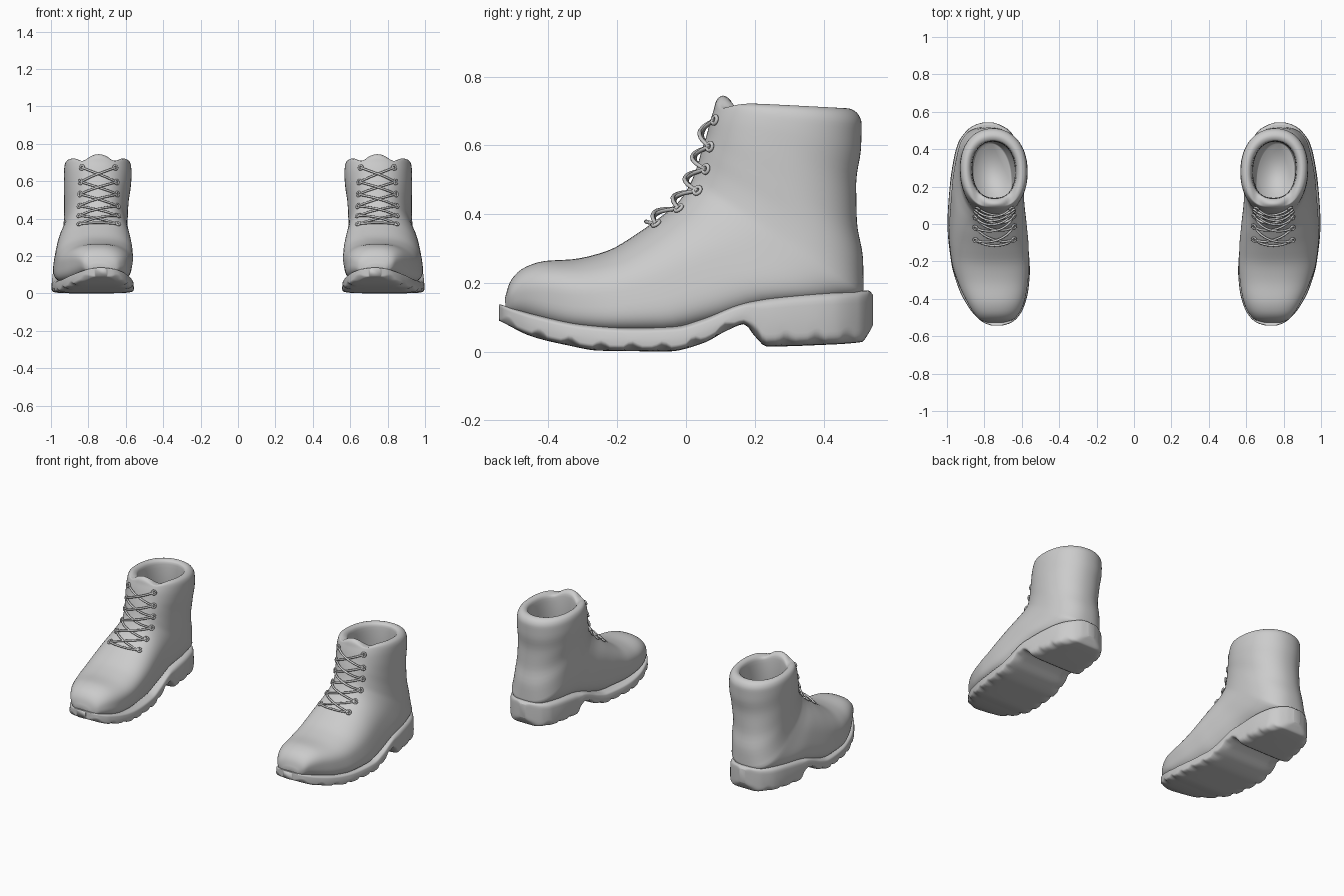
import bpy, bmesh, math
from mathutils import Vector
from mathutils.bvhtree import BVHTree

if "Cube" in bpy.data.objects:
    bpy.data.objects.remove(bpy.data.objects["Cube"])


def interp(rows, t):
    """Smooth monotone interpolation; the first column of each row is the key."""
    k = [r[0] for r in rows]
    t = min(max(t, k[0]), k[-1])
    i = max(j for j in range(len(k) - 1) if k[j] <= t)
    h = k[i + 1] - k[i]
    f = (t - k[i]) / h
    out = []
    for c in range(1, len(rows[0])):
        def d(j):
            j = min(max(j, 0), len(k) - 2)
            return (rows[j + 1][c] - rows[j][c]) / (k[j + 1] - k[j])

        def slope(j):
            a, b = d(j - 1), d(j)
            return 2 * a * b / (a + b) if a * b > 0 else 0.0
        m0, m1, p0, p1 = slope(i), slope(i + 1), rows[i][c], rows[i + 1][c]
        out.append(p0 * (2*f**3 - 3*f*f + 1) + h * m0 * (f**3 - 2*f*f + f)
                   + p1 * (3*f*f - 2*f**3) + h * m1 * (f**3 - f*f))
    return out


def spow(v, n):
    return math.copysign(abs(v) ** (2 / n), v)


def loft(rings):
    bm = bmesh.new()
    vs = [[bm.verts.new(p) for p in r] for r in rings]
    n = len(vs[0])
    for a, b in zip(vs, vs[1:]):
        for i in range(n):
            bm.faces.new((a[i], a[(i + 1) % n], b[(i + 1) % n], b[i]))
    bm.faces.new(vs[0])
    bm.faces.new(vs[-1])
    bmesh.ops.recalc_face_normals(bm, faces=bm.faces)
    return bm


def mirrored_object(name, bm):
    me = bpy.data.meshes.new(name)
    bm.to_mesh(me)
    me.polygons.foreach_set("use_smooth", [True] * len(me.polygons))
    ob = bpy.data.objects.new(name, me)
    bpy.context.collection.objects.link(ob)
    mod = ob.modifiers.new("pair", 'MIRROR')
    mod.use_mirror_merge = False
    return ob


def tubes(name, paths, radius, cyclic=False):
    cu = bpy.data.curves.new(name, 'CURVE')
    cu.dimensions = '3D'
    cu.bevel_depth = radius
    cu.bevel_resolution = 2
    cu.use_fill_caps = True
    for side in (1, -1):
        for path in paths:
            sp = cu.splines.new('POLY')
            sp.points.add(len(path) - 1)
            for q, p in zip(sp.points, path):
                q.co = (p[0] * side, p[1], p[2], 1)
            sp.use_cyclic_u = cyclic
            sp.use_smooth = True
    bpy.context.collection.objects.link(bpy.data.objects.new(name, cu))


# Upper: fan of sections from toe tip, round the ankle, up the shaft, over the rim and inside
# heel-side end (y, z, x), front-side end (y, z), half width
sections = [
    (-.522, .105, .73, -.527, .155, .05), (-.51, .10, .725, -.513, .20, .088),
    (-.48, .095, .725, -.478, .24, .118), (-.42, .08, .735, -.41, .264, .153),
    (-.32, .06, .76, -.33, .269, .183), (-.20, .05, .785, -.23, .293, .202),
    (-.06, .05, .80, -.14, .345, .205), (.08, .08, .805, -.07, .395, .198),
    (.25, .13, .805, -.025, .432, .187), (.42, .145, .795, .002, .47, .178),
    (.517, .17, .785, .02, .505, .172), (.515, .27, .775, .034, .545, .170),
    (.497, .38, .77, .047, .59, .172), (.495, .49, .76, .06, .63, .178),
    (.509, .59, .755, .070, .67, .181), (.511, .66, .755, .080, .70, .178),
    (.497, .695, .755, .088, .72, .167), (.47, .708, .755, .108, .727, .147),
    (.445, .695, .755, .135, .71, .125), (.44, .60, .755, .14, .62, .115),
    (.45, .40, .76, .13, .46, .11), (.43, .22, .77, .06, .32, .10)]
keys = [(i, *s) for i, s in enumerate(sections)]
low_power = [(0, 2.2), (2, 2.8), (4, 4), (8, 4), (10, 2.7), (12, 2.2), (21, 2.1)]
N, STEP = 64, 4
rings = []
for k in range((len(keys) - 1) * STEP + 1):
    t = k / STEP
    by, bz, bx, ty, tz, w = interp(keys, t)
    nl = interp(low_power, t)[0]
    rim = math.exp(-((t - 17) / 1.3) ** 2)
    ring = []
    for j in range(N):
        a = 2 * math.pi * j / N
        c, s = math.cos(a), math.sin(a)
        n = 2.3 if c > 0 else nl
        f, dx = (spow(c, n) + 1) / 2, w * spow(s, n)
        z = bz + (tz - bz) * f
        if c > 0:  # tongue bump with a dip on either side
            z += rim * (.018 * math.exp(-(dx / .05) ** 2)
                        - .02 * f * math.exp(-((abs(dx) - .085) / .028) ** 2))
        ring.append((bx + (.745 - bx) * f + dx, by + (ty - by) * f, z))
    rings.append(ring)
upper_bm = loft(rings)
surface = BVHTree.FromBMesh(upper_bm)
mirrored_object("boot_upper", upper_bm)

# Sole: sections along y between the inner and outer outline
inner = [(-.542, .70), (-.53, .66), (-.5, .622), (-.45, .59), (-.35, .563), (-.25, .555), (-.1, .565),
         (.05, .583), (.2, .598), (.35, .61), (.45, .632), (.5, .665), (.53, .715), (.545, .76)]
outer = [(-.542, .765), (-.53, .80), (-.5, .84), (-.45, .882), (-.35, .937), (-.2, .98), (0, .999),
         (.2, .987), (.35, .965), (.43, .943), (.5, .895), (.53, .85), (.545, .80)]
top = [(-.542, .138), (-.45, .112), (-.3, .082), (-.15, .072), (-.03, .076), (.05, .098),
       (.15, .138), (.25, .162), (.4, .175), (.53, .178), (.545, .165)]
bottom = [(-.542, .09), (-.45, .045), (-.35, .02), (-.25, .003), (-.05, .001), (.05, .025), (.12, .062),
          (.17, .08), (.2, .045), (.235, .015), (.4, .02), (.51, .028), (.535, .06), (.545, .08)]
rings = []
for k in range(121):
    y = -.544 * math.cos(math.pi * k / 120)
    xi, xo, zt, zb = (interp(tab, y)[0] for tab in (inner, outer, top, bottom))
    ring = []
    for j in range(48):
        a = 2 * math.pi * j / 48
        u, v = spow(math.cos(a), 6), spow(math.sin(a), 6)
        flare = 1 - .025 * (v + 1) / 2
        z = (zt + zb) / 2 + (zt - zb) / 2 * v
        if v < 0 and abs(u) > .75:  # scalloped lugs on the tread edge
            z += .013 * max(0, math.sin(70 * y)) * (abs(u) - .75) / .25
        ring.append(((xi + xo) / 2 + (xo - xi) / 2 * u * flare, y, z))
    rings.append(ring)
mirrored_object("boot_sole", loft(rings))


# Eyelets and laces laid on the front of the upper
def on_front(x, z, lift):
    p, nrm, _, _ = surface.ray_cast(Vector((x, -1, z)), Vector((0, 1, 0)))
    return p + nrm * lift, nrm


rows = [(.367, .10), (.412, .10), (.465, .098), (.53, .095), (.595, .092), (.672, .086)]
eyelets, laces = [], []
for z, half in rows:
    for side in (-1, 1):
        p, nrm = on_front(.745 + side * half, z, .008)
        e1 = nrm.orthogonal().normalized()
        e2 = nrm.cross(e1)
        eyelets.append([p + .012 * (math.cos(b) * e1 + math.sin(b) * e2)
                        for b in (i * math.pi / 6 for i in range(12))])


def lace(x0, z0, x1, z1, lift):
    return [on_front(.745 + x0 + (x1 - x0) * f, z0 + (z1 - z0) * f,
                     .006 + lift * math.sin(math.pi * f))[0] for f in (i / 10 for i in range(11))]


laces.append(lace(-rows[0][1], rows[0][0], rows[0][1], rows[0][0], .008))
for (z0, h0), (z1, h1) in zip(rows, rows[1:]):
    laces.append(lace(-h0, z0, h1, z1, .008))
    laces.append(lace(h0, z0, -h1, z1, .016))
tubes("eyelets", eyelets, .0055, cyclic=True)
tubes("laces", laces, .006)
